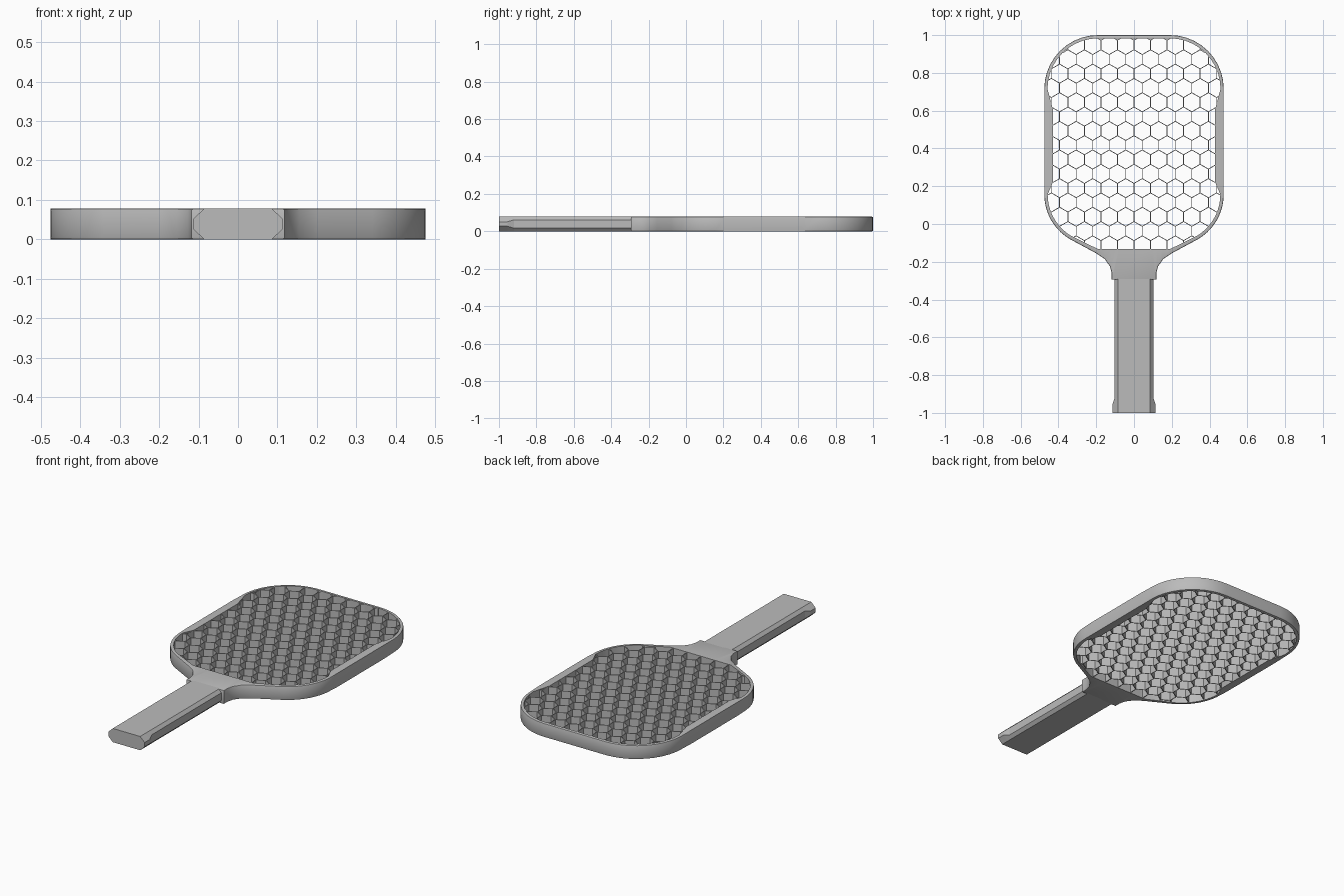
import bpy
import bmesh
from math import sin, cos, radians, sqrt
from mathutils import Vector

if "Cube" in bpy.data.objects:
    bpy.data.objects.remove(bpy.data.objects["Cube"], do_unlink=True)

HEIGHT = 0.078
THROAT_Y = -0.295

grey = bpy.data.materials.new("plain grey")
grey.use_nodes = True
grey.diffuse_color = (0.5, 0.5, 0.5, 1)
grey.node_tree.nodes["Principled BSDF"].inputs["Base Color"].default_value = (0.5, 0.5, 0.5, 1)


def finish(bm, name, smooth=False):
    bmesh.ops.recalc_face_normals(bm, faces=bm.faces)
    mesh = bpy.data.meshes.new(name)
    bm.to_mesh(mesh)
    bm.free()
    mesh.materials.append(grey)
    obj = bpy.data.objects.new(name, mesh)
    bpy.context.collection.objects.link(obj)
    if smooth:
        bpy.ops.object.select_all(action='DESELECT')
        obj.select_set(True)
        bpy.context.view_layer.objects.active = obj
        bpy.ops.object.shade_smooth_by_angle(angle=radians(30))
    return obj


def arc(cx, cy, r, start, end, steps=10):
    angles = [radians(start + (end - start) * i / steps) for i in range(steps + 1)]
    return [(cx + r * cos(a), cy + r * sin(a)) for a in angles]


def mirrored(half):
    return half + [(-x, y) for x, y in reversed(half)]


def loft(bm, rings, closed):
    """Join rings of equal length with quads."""
    count = len(rings[0])
    pairs = list(zip(rings, rings[1:])) + ([(rings[-1], rings[0])] if closed else [])
    for a, b in pairs:
        for i in range(count):
            j = (i + 1) % count
            bm.faces.new((a[i], a[j], b[j], b[i]))


# Half outlines, top to throat, with matching point counts
outer = mirrored(arc(0.19, 0.715, 0.285, 90, 0)
                 + [(0.475, 0.62), (0.475, 0.21)]
                 + arc(0.20, 0.157, 0.275, 0, -59)
                 + [(0.20, -0.155), (0.155, -0.185), (0.127, -0.225), (0.118, -0.26), (0.118, THROAT_Y)])
inner = mirrored(arc(0.19, 0.715, 0.268, 90, 0)
                 + [(0.43, 0.61), (0.43, 0.22)]
                 + arc(0.20, 0.157, 0.257, 0, -59)
                 + [(0.19, -0.133), (0.15, -0.133), (0.12, -0.133), (0.10, -0.133), (0.08, -0.133)])

# Rim and throat in one piece, with softened outer edges
bm = bmesh.new()
rings = [[bm.verts.new((x, y, z)) for x, y in outline]
         for outline, z in ((inner, 0), (inner, HEIGHT), (outer, HEIGHT), (outer, 0))]
loft(bm, rings, True)
soft = []
for ring in rings[2:]:
    members = set(ring)
    soft += [e for e in bm.edges if e.verts[0] in members and e.verts[1] in members]
bmesh.ops.bevel(bm, geom=soft, offset=0.005, segments=2, profile=0.5, affect='EDGES')
finish(bm, "rim_and_throat", smooth=True)

# Handle: eight-sided section, flared at the butt
bm = bmesh.new()
sections = []
for y, top_half, side_half, chamfer in ((THROAT_Y + 0.01, 0.086, 0.102, 0.017),
                                        (-0.92, 0.086, 0.102, 0.017),
                                        (-0.955, 0.086, 0.114, 0.027),
                                        (-1.0, 0.086, 0.114, 0.027)):
    right = [(top_half, HEIGHT), (side_half, HEIGHT - chamfer), (side_half, chamfer), (top_half, 0)]
    sections.append([bm.verts.new((x, y, z)) for x, z in mirrored(right)])
loft(bm, sections, False)
bm.faces.new(sections[0])
bm.faces.new(sections[-1])
finish(bm, "handle")


# Honeycomb core: thin upright walls trimmed to the rim opening
def inside(p):
    hit = False
    for (x1, y1), (x2, y2) in zip(inner, inner[1:] + inner[:1]):
        if (y1 > p.y) != (y2 > p.y) and p.x < x1 + (p.y - y1) * (x2 - x1) / (y2 - y1):
            hit = not hit
    return hit


def trim(a, b):
    """Return the part of a wall that lies in the opening."""
    if not inside(a):
        a, b = b, a
    if not inside(a):
        return None
    if not inside(b):
        lo, hi = a, b
        for _ in range(12):
            mid = (lo + hi) / 2
            lo, hi = (mid, hi) if inside(mid) else (lo, mid)
        b = lo
    return (a, b) if (b - a).length > 0.002 else None


def wall(bm, a, b, thick=0.004, low=0.003, high=HEIGHT - 0.003):
    d = (b - a).normalized() * thick / 2
    n = Vector((-d.y, d.x))
    corners = (a + n, b + n, b - n, a - n)
    ends = [[bm.verts.new((c.x, c.y, z)) for c in corners] for z in (low, high)]
    loft(bm, ends, False)
    bm.faces.new(ends[0])
    bm.faces.new(ends[1])


PITCH = 0.0875
SIDE = PITCH / sqrt(3)
bm = bmesh.new()
for row in range(-4, 15):
    y = 0.796 - row * 1.5 * SIDE
    for col in range(-7, 8):
        x = (col + 0.5 * (row % 2)) * PITCH
        foot = Vector((x, y - SIDE / 2))
        head = Vector((x, y + SIDE / 2))
        for tip in (foot, head + Vector((PITCH / 2, SIDE / 2)), head + Vector((-PITCH / 2, SIDE / 2))):
            piece = trim(head, tip)
            if piece:
                wall(bm, *piece)
finish(bm, "honeycomb_core")
